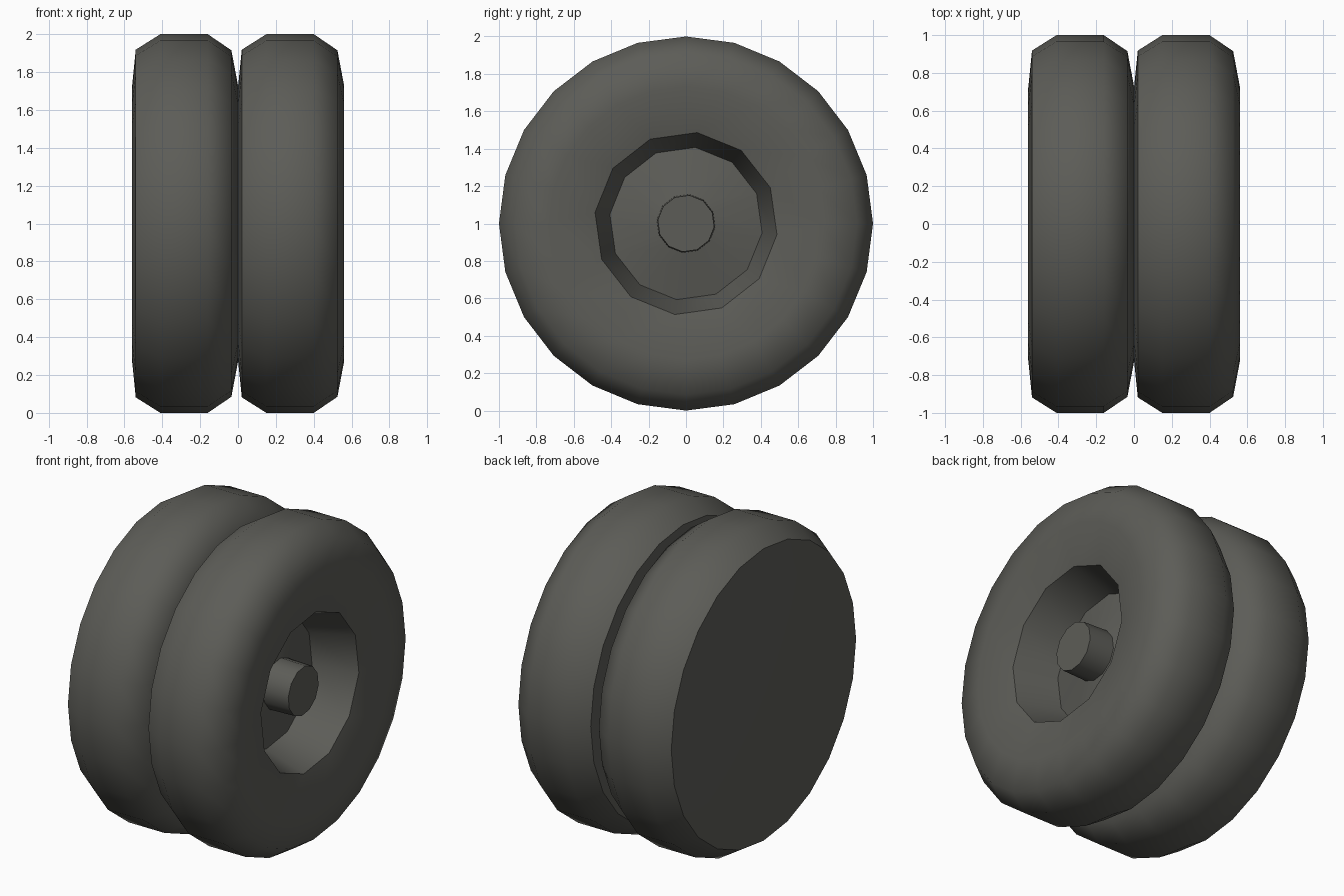
import bpy, bmesh, math

if "Cube" in bpy.data.objects:
    bpy.data.objects.remove(bpy.data.objects["Cube"])

rubber = bpy.data.materials.new("dark grey rubber")
rubber.diffuse_color = (0.108, 0.108, 0.096, 1)
rubber.use_nodes = True
rubber.node_tree.nodes["Principled BSDF"].inputs["Base Color"].default_value = rubber.diffuse_color


def ring(bm, x, r, n, offset=0.0):
    """Ring of n vertices around the x axis."""
    return [bm.verts.new((x,
                          r * math.cos(math.radians(offset) + 2 * math.pi * i / n),
                          1 + r * math.sin(math.radians(offset) + 2 * math.pi * i / n)))
            for i in range(n)]


def bridge(bm, a, b):
    n = len(a)
    for i in range(n):
        j = (i + 1) % n
        bm.faces.new((a[i], a[j], b[j], b[i]))


def make_wheel(side, dx):
    # tyre: 24-sided body with a shallow domed back
    bm = bmesh.new()
    profile = [(0.0, 0.72), (0.02, 0.918), (0.15, 1.0),
               (0.40, 1.0), (0.525, 0.915), (0.56, 0.73)]
    rings = [ring(bm, x + dx, r, 24) for x, r in profile]
    bm.faces.new(rings[0])
    for a, b in zip(rings, rings[1:]):
        bridge(bm, a, b)
    # side wall dips in from the 24-sided tyre to the 12-sided recess
    outer = rings[-1]
    rim = ring(bm, 0.50 + dx, 0.49, 12, 23)
    for i in range(12):
        j = (i + 1) % 12
        o = [outer[(2 * i + k) % 24] for k in (1, 2, 3)]
        bm.faces.new((rim[i], o[0], o[1]))
        bm.faces.new((rim[i], o[1], rim[j]))
        bm.faces.new((rim[j], o[1], o[2]))
    # recess wall, raised conical floor and hub stub
    inner = [(0.23, 0.41), (0.285, 0.157), (0.455, 0.152)]
    last = rim
    for x, r in inner:
        nxt = ring(bm, x + dx, r, 12, 23)
        bridge(bm, last, nxt)
        last = nxt
    bm.faces.new(last)

    bmesh.ops.recalc_face_normals(bm, faces=bm.faces[:])
    name = side + "_wheel"
    mesh = bpy.data.meshes.new(name)
    bm.to_mesh(mesh)
    bm.free()
    mesh.materials.append(rubber)
    obj = bpy.data.objects.new(name, mesh)
    bpy.context.collection.objects.link(obj)
    bpy.ops.object.select_all(action='DESELECT')
    obj.select_set(True)
    bpy.context.view_layer.objects.active = obj
    bpy.ops.object.shade_smooth_by_angle(angle=math.radians(46))


make_wheel("right", 0.0)
make_wheel("left", -0.56)
